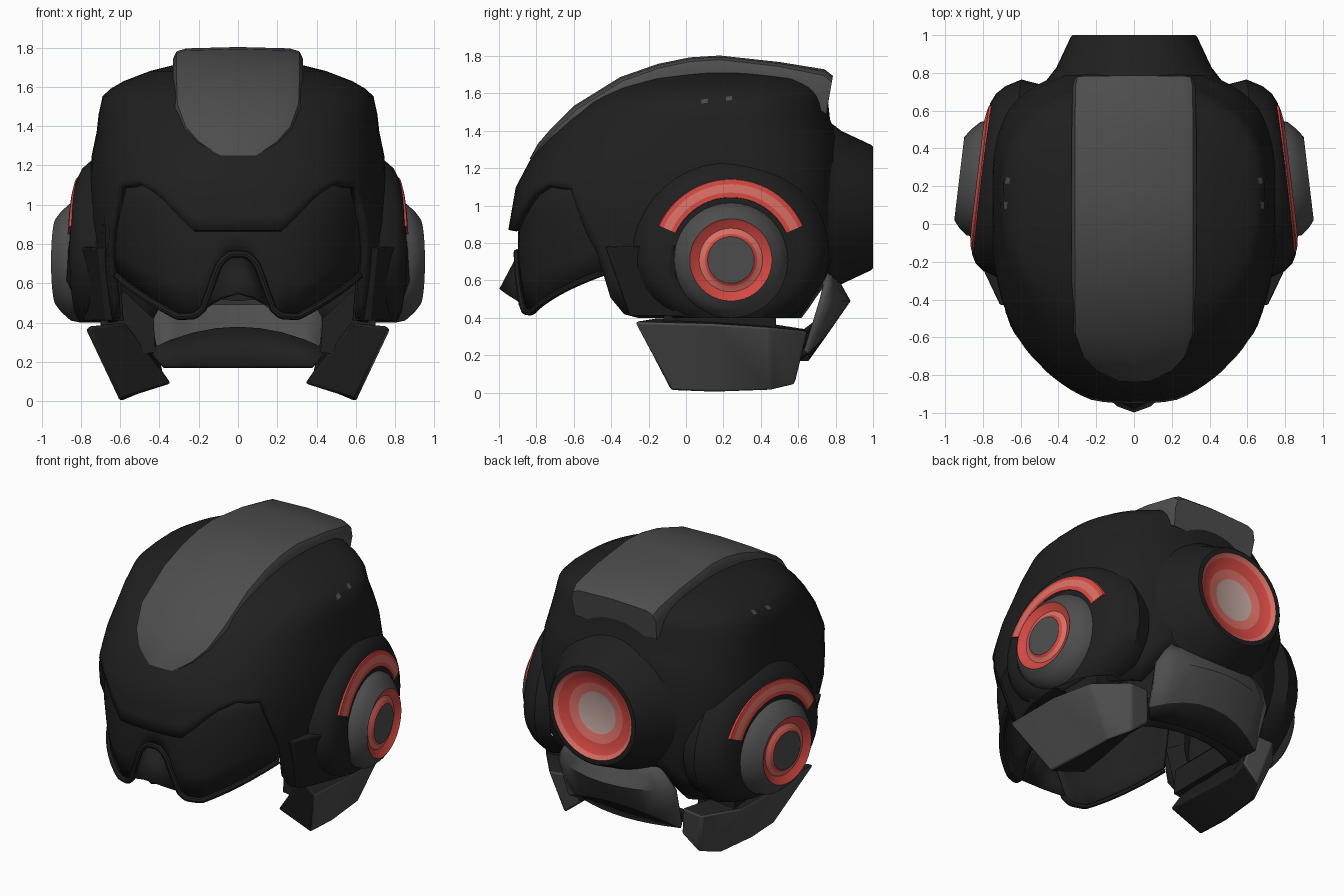
import bpy, bmesh, math
from mathutils import Vector

if "Cube" in bpy.data.objects:
    bpy.data.objects.remove(bpy.data.objects["Cube"], do_unlink=True)


def material(name, rgb):
    m = bpy.data.materials.new(name)
    m.use_nodes = True
    m.diffuse_color = (*rgb, 1)
    m.node_tree.nodes["Principled BSDF"].inputs["Base Color"].default_value = (*rgb, 1)
    return m


BLACK = material("matte black", (0.014, 0.014, 0.014))
GREY = material("plate grey", (0.075, 0.075, 0.075))
RED = material("lamp red", (0.65, 0.065, 0.055))
SALMON = material("lamp salmon", (0.70, 0.16, 0.13))
PALE = material("lamp pale centre", (0.52, 0.36, 0.33))


def lerp(table, t):
    """Interpolate rows of (key, values...) and return the values."""
    if t <= table[0][0]:
        return table[0][1:]
    for a, b in zip(table, table[1:]):
        if t <= b[0]:
            f = (t - a[0]) / (b[0] - a[0])
            return [p + (q - p) * f for p, q in zip(a[1:], b[1:])]
    return table[-1][1:]


def loft(name, rings, mats, bands=None, closed=True, caps=(), thick=0, mirror=False,
         bevel=0, clip=None, rule=None):
    """Skin a list of point rings; bands gives a material index per strip."""
    bm = bmesh.new()
    rows = [[bm.verts.new(p) for p in r] for r in rings]
    n = len(rows[0])
    for i, (a, b) in enumerate(zip(rows, rows[1:])):
        for j in range(n if closed else n - 1):
            k = (j + 1) % n
            f = bm.faces.new((a[j], a[k], b[k], b[j]))
            f.material_index = bands[i] if bands else 0
    for c in caps:
        f = bm.faces.new(rows[c])
        f.material_index = bands[c] if bands else 0
    bmesh.ops.recalc_face_normals(bm, faces=bm.faces)
    if clip is not None:
        bmesh.ops.bisect_plane(bm, geom=bm.verts[:] + bm.edges[:] + bm.faces[:],
                               plane_co=(0, 0, clip), plane_no=(0, 0, -1), clear_outer=True)
    if rule:
        bm.normal_update()
        for f in bm.faces:
            f.material_index = rule(f)
    me = bpy.data.meshes.new(name)
    bm.to_mesh(me)
    bm.free()
    ob = bpy.data.objects.new(name, me)
    bpy.context.collection.objects.link(ob)
    for m in mats:
        me.materials.append(m)
    if bevel:
        mod = ob.modifiers.new("soft edges", "BEVEL")
        mod.width, mod.segments = bevel, 2
    if thick:
        mod = ob.modifiers.new("thickness", "SOLIDIFY")
        mod.thickness, mod.offset = thick, -1
    if mirror:
        ob.modifiers.new("other side", "MIRROR")
    for o in bpy.context.selected_objects:
        o.select_set(False)
    ob.select_set(True)
    bpy.context.view_layer.objects.active = ob
    bpy.ops.object.shade_smooth_by_angle(angle=math.radians(35))


def lathe(profile, centre, axis, n=40, squash=1.0):
    """Rings of (radius, depth) around the x or y axis; squash flattens the lower half."""
    out = []
    for r, d in profile:
        ring = []
        for i in range(n):
            t = math.tau * i / n
            u, v = r * math.cos(t), r * math.sin(t)
            z = centre[1] + (v if v > 0 else v * squash)
            ring.append((d, centre[0] + u, z) if axis == "x" else (centre[0] + u, d, z))
        out.append(ring)
    return out


def tilt(rings):
    """Lean the ear parts inward towards the back."""
    return [[(x - 0.12 * (y + 0.1), y, z) for x, y, z in r] for r in rings]


# Skull outline: height, half width, front y, back y
OUTLINE = [(0.40, 0.67, -0.93, 0.69), (0.63, 0.72, -0.95, 0.80), (0.87, 0.76, -0.95, 0.83),
           (1.10, 0.76, -0.91, 0.83), (1.25, 0.745, -0.83, 0.83), (1.37, 0.72, -0.74, 0.81),
           (1.46, 0.71, -0.65, 0.77), (1.55, 0.69, -0.54, 0.76), (1.59, 0.65, -0.47, 0.75),
           (1.63, 0.58, -0.39, 0.73), (1.68, 0.45, -0.24, 0.68), (1.71, 0.33, -0.04, 0.50)]


def skull(deg, z, scale=1.0):
    """Point on the skull; deg is measured from the front towards +x."""
    hx, yf, yb = lerp(OUTLINE, z)
    s, c = math.sin(math.radians(deg)), math.cos(math.radians(deg))
    e = 0.77 if c > 0 else lerp([(1.1, 0.75), (1.5, 0.9)], z)[0]
    x = math.copysign(abs(s) ** e, s) * hx
    depth = (0.2 - yf) if c > 0 else (yb - 0.2)
    return Vector((x * scale, 0.2 - math.copysign(abs(c) ** e, c) * depth * scale, z))


# Main shell with brow cut-outs above the visor
BROW = [(0, 0.87), (12, 0.87), (26, 1.05), (36, 1.11), (48, 1.09), (60, 0.74), (65, 0.45),
        (70, 0.40), (145, 0.40), (153, 0.52), (161, 0.60), (180, 0.60)]
angles = [i * 4 - 180 for i in range(90)]
rows = [[skull(a, lerp(BROW, abs(a))[0] + (1.25 - lerp(BROW, abs(a))[0]) * i / 5)
         for a in angles] for i in range(6)]
rows += [[skull(a, row[0]) for a in angles] for row in OUTLINE[5:]]
loft("main_shell", rows, [BLACK], caps=(-1,), thick=0.04)

# Worn paint chips on the upper sides
for name, a, b, z in (("front_chip", 84.5, 86.5, 1.545), ("rear_chip", 91, 93.5, 1.56)):
    loft(name, [[skull(a, h, 1.004), skull(b, h + 0.005, 1.004)] for h in (z, z + 0.022)],
         [GREY], closed=False, mirror=True)

# Visor with a nose notch, and its rolled rim
EDGE = [(0, 0.75), (2, 0.745), (4.5, 0.69), (7.5, 0.57), (10.5, 0.47), (14, 0.435), (22, 0.43), (60, 0.64)]
angles = [i * 1.5 - 60 for i in range(81)]
low = [lerp(EDGE, abs(a))[0] for a in angles]
loft("visor", [[skull(a, z + (1.16 - z) * i / 4, 0.955) for a, z in zip(angles, low)]
               for i in range(5)], [BLACK], closed=False, thick=0.025)
path = [skull(a, z, 0.96) for a, z in zip(angles, low)]
rim = []
for i, p in enumerate(path):
    t = (path[min(i + 1, 80)] - path[max(i - 1, 0)]).normalized()
    out = Vector((p.x, p.y - 0.2, 0)).normalized()
    up = t.cross(out).normalized()
    rim.append([p + 0.018 * (out * math.cos(k * math.tau / 8) + up * math.sin(k * math.tau / 8))
                for k in range(8)])
loft("visor_rim", rim, [BLACK], caps=(0, -1))

# Nose guard under the notch
loft("nose_guard", [
    [(-0.14, -0.87, 0.58), (-0.08, -0.885, 0.71), (0, -0.89, 0.76), (0.08, -0.885, 0.71), (0.14, -0.87, 0.58)],
    [(-0.19, -0.87, 0.47), (-0.09, -0.965, 0.53), (0, -0.998, 0.555), (0.09, -0.965, 0.53), (0.19, -0.87, 0.47)],
], [BLACK], closed=False, thick=0.02)

# Raised crest: y, z, half width, inner y, inner z
CREST = [(-0.835, 1.25, 0.10, -0.76, 1.25), (-0.79, 1.33, 0.21, -0.70, 1.27),
         (-0.72, 1.41, 0.28, -0.62, 1.32), (-0.60, 1.53, 0.325, -0.50, 1.42),
         (-0.35, 1.685, 0.33, -0.28, 1.55), (-0.15, 1.755, 0.33, -0.1, 1.62),
         (0.02, 1.79, 0.33, 0.03, 1.65), (0.18, 1.80, 0.33, 0.18, 1.66),
         (0.50, 1.765, 0.33, 0.48, 1.62), (0.74, 1.725, 0.325, 0.70, 1.52),
         (0.785, 1.69, 0.315, 0.75, 1.49)]
crest = []
for y, z, w, iy, iz in CREST:
    sect = []
    for u, d in ((-0.97, 1), (-1, 0.4), (-0.95, 0.14), (-0.8, 0.03), (0, -0.02),
                 (0.8, 0.03), (0.95, 0.14), (1, 0.4), (0.97, 1)):
        sect.append((u * w, y + (iy - y) * d, z + (iz - z) * d))
    crest.append(sect)
loft("crest", crest, [GREY], caps=(0, -1))

# Ear pods: wide dish, grey hub with a glowing ring, and an arc lamp
EAR = (0.24, 0.72)
loft("ear_dish", tilt(lathe([(0.50, 0.60), (0.525, 0.70), (0.49, 0.78), (0.45, 0.825),
                             (0.40, 0.85), (0.30, 0.865)], (0.24, 0.74), "x", squash=0.8)),
     [BLACK], caps=(-1,), mirror=True, clip=0.40)
loft("ear_hub", tilt(lathe([(0.31, 0.84), (0.30, 0.89), (0.26, 0.935), (0.22, 0.966),
                            (0.205, 0.956), (0.17, 0.94), (0.14, 0.95), (0.125, 0.962)],
                           (0.24, 0.71), "x")),
     [GREY, RED, SALMON], bands=[0, 0, 0, 1, 1, 2, 1, 0], caps=(-1,), mirror=True)
arc = []
for i in range(25):
    t = math.radians(24 + i * 5.5)
    arc.append([(x, EAR[0] + r * math.cos(t), EAR[1] + r * math.sin(t))
                for r, x in ((0.315, 0.82), (0.325, 0.872), (0.35, 0.869), (0.395, 0.862),
                             (0.42, 0.855), (0.435, 0.81))])


def arc_colour(f):
    c = f.calc_center_median()
    return 1 if 0.355 < math.hypot(c.y - EAR[0], c.z - EAR[1]) < 0.39 and f.normal.x > 0.5 else 0


loft("ear_arc_lamp", tilt(arc), [RED, SALMON], caps=(0, -1), mirror=True, rule=arc_colour)

# Rear lamp: flared housing with a recessed glowing dish
loft("rear_lamp", lathe([(0.48, 0.74), (0.41, 0.83), (0.335, 0.99), (0.325, 1.0), (0.295, 1.0),
                         (0.27, 0.98), (0.20, 0.96), (0.14, 0.95), (0.125, 0.945)],
                        (0, 0.99), "y"),
     [BLACK, SALMON, RED, PALE], bands=[0, 0, 0, 0, 1, 2, 1, 3], caps=(-1,))

# Cheek wedges lapping over the front of the ear pods
cheek = [(0.71, -0.43, 0.78), (0.68, -0.30, 0.41), (0.77, -0.05, 0.41), (0.79, 0.20, 0.41),
         (0.862, 0.05, 0.52), (0.872, -0.05, 0.62), (0.865, -0.06, 0.79), (0.81, -0.22, 0.785)]
loft("cheek_wedge", [cheek, [(x - 0.1, y, z) for x, y, z in cheek]], [BLACK],
     caps=(0, -1), mirror=True, bevel=0.006)

# Jaw guards, grey on the outward side, and their inner hinges
jaw = [[(0.765, -0.28, 0.38), (0.60, -0.08, 0.01), (0.34, -0.06, 0.09), (0.58, -0.16, 0.40)],
       [(0.775, 0.15, 0.37), (0.60, 0.15, 0.00), (0.36, 0.15, 0.10), (0.55, 0.15, 0.39)],
       [(0.74, 0.45, 0.35), (0.58, 0.45, 0.01), (0.40, 0.45, 0.12), (0.52, 0.45, 0.37)],
       [(0.57, 0.65, 0.33), (0.50, 0.58, 0.04), (0.38, 0.59, 0.14), (0.42, 0.64, 0.34)]]
loft("jaw_guard", jaw, [BLACK, GREY], caps=(0, -1), mirror=True, bevel=0.015,
     rule=lambda f: 1 if f.normal.x > 0.3 or f.normal.y > 0.6 else 0)
hinge = [(0.42, 0.25), (0.62, 0.22), (0.70, 0.34), (0.70, 0.44), (0.58, 0.56), (0.43, 0.42)]
loft("jaw_hinge", [[(x, y, z) for x, z in hinge] for y in (-0.12, 0.48)], [BLACK],
     caps=(0, -1), mirror=True)

# Nape plate, dark below an arched line, and the dark lip inside it: z, half width, y, curl, arch
NAPE = [(0.66, 0.32, 0.79, 0.03, 0), (0.58, 0.39, 0.83, 0.07, 0), (0.49, 0.44, 0.88, 0.14, 0),
        (0.31, 0.42, 0.755, 0.10, 0.10), (0.17, 0.36, 0.655, 0.07, 0)]
steps = [i / 4 - 1 for i in range(9)]
loft("nape_plate", [[(u * w, y - curl * u * u, z - arch * u * u) for u in steps]
                    for z, w, y, curl, arch in NAPE],
     [GREY, BLACK], bands=[0, 0, 0, 1], closed=False, thick=0.03)
loft("nape_lip", [[(0.46 * u, 0.70 - 0.16 * u * u, 0.37 - 0.12 * u * u) for u in steps],
                  [(0.38 * u, 0.60 - 0.12 * u * u, 0.17) for u in steps]],
     [BLACK], closed=False, thick=0.02)
